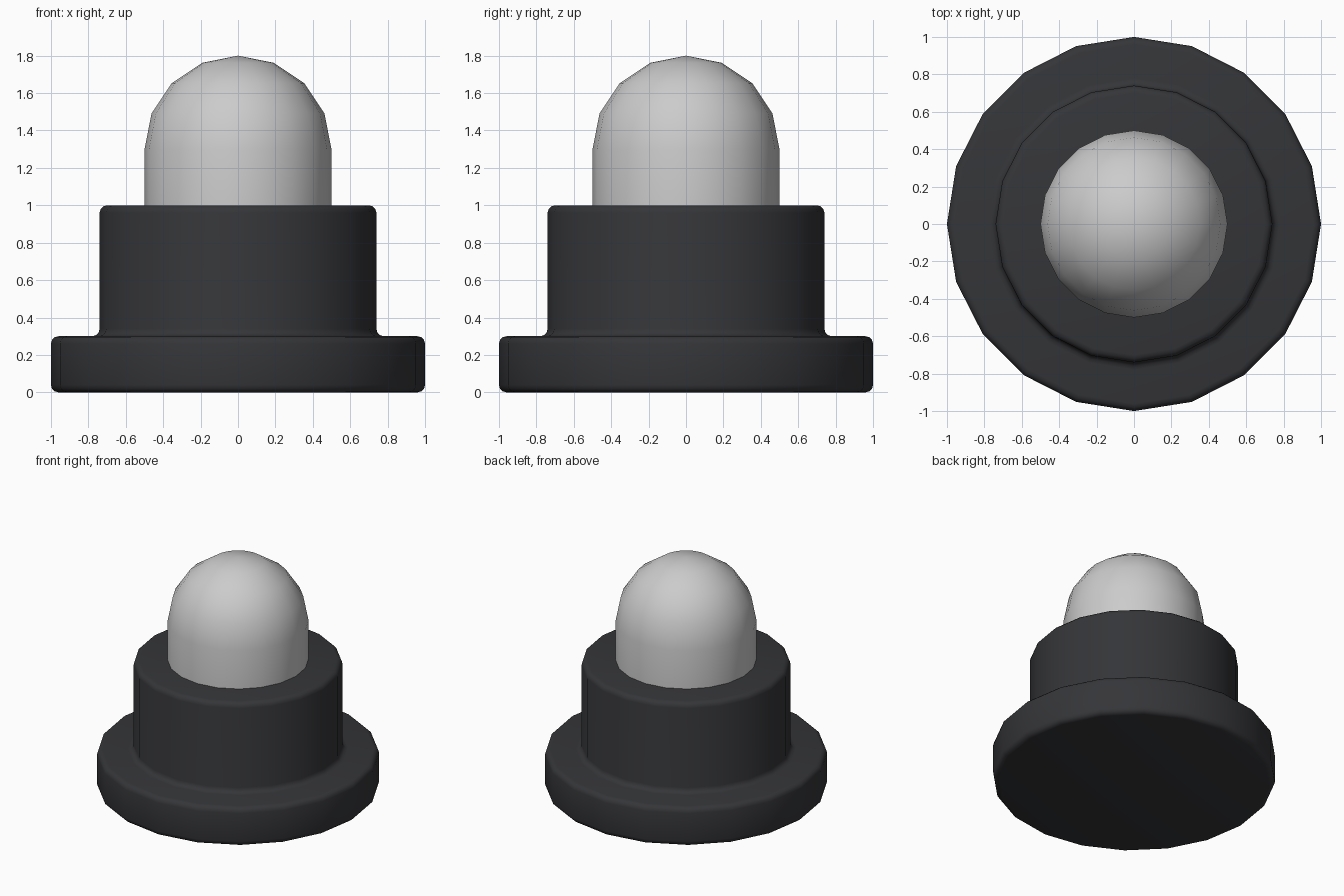
import bpy, bmesh
from math import sin, cos, pi, radians

if "Cube" in bpy.data.objects:
    bpy.data.objects.remove(bpy.data.objects["Cube"])

SIDES = 20


def lathe(name, profile, color=None):
    """Revolve (radius, z) points; zero radius points become poles, open ends are capped."""
    bm = bmesh.new()
    rings = []
    for r, z in profile:
        n = SIDES if r > 1e-6 else 1
        rings.append([bm.verts.new((r * cos(2 * pi * i / SIDES), r * sin(2 * pi * i / SIDES), z))
                      for i in range(n)])
    for a, b in zip(rings, rings[1:]):
        for i in range(SIDES):
            j = (i + 1) % SIDES
            bm.faces.new((a[i], a[j], b[0]) if len(b) == 1 else (a[i], a[j], b[j], b[i]))
    for ring in (rings[0], rings[-1]):
        if len(ring) > 1:
            bm.faces.new(ring)
    bmesh.ops.recalc_face_normals(bm, faces=bm.faces)
    mesh = bpy.data.meshes.new(name)
    bm.to_mesh(mesh)
    bm.free()
    obj = bpy.data.objects.new(name, mesh)
    bpy.context.collection.objects.link(obj)
    if color:
        mat = bpy.data.materials.new(name + "_material")
        mat.diffuse_color = color
        mat.use_nodes = True
        mat.node_tree.nodes["Principled BSDF"].inputs["Base Color"].default_value = mat.diffuse_color
        mesh.materials.append(mat)
    bpy.ops.object.select_all(action='DESELECT')
    obj.select_set(True)
    bpy.context.view_layer.objects.active = obj
    bpy.ops.object.shade_smooth_by_angle(angle=radians(35))
    return obj


def arc(cx, cz, r, start, end, steps=3):
    """Points of a rounded corner, angles in degrees."""
    angles = [radians(start + (end - start) * i / steps) for i in range(steps + 1)]
    return [(cx + r * cos(a), cz + r * sin(a)) for a in angles]


# Flanged base: rounded flange, filleted neck, rounded shoulder
b = 0.04
lathe("flanged_base",
      arc(1 - b, b, b, -90, 0) + arc(1 - b, 0.3 - b, b, 0, 90)
      + arc(0.74 + b, 0.3 + b, b, 270, 180) + arc(0.74 - b, 1 - b, b, 0, 90),
      (0.035, 0.036, 0.04, 1))

# Domed cap: short cylinder topped by a hemisphere
dome = arc(0, 1.3, 0.5, 0, 90, 4)
dome[-1] = (0, 1.8)
lathe("domed_cap", [(0.5, 0.98)] + dome)
